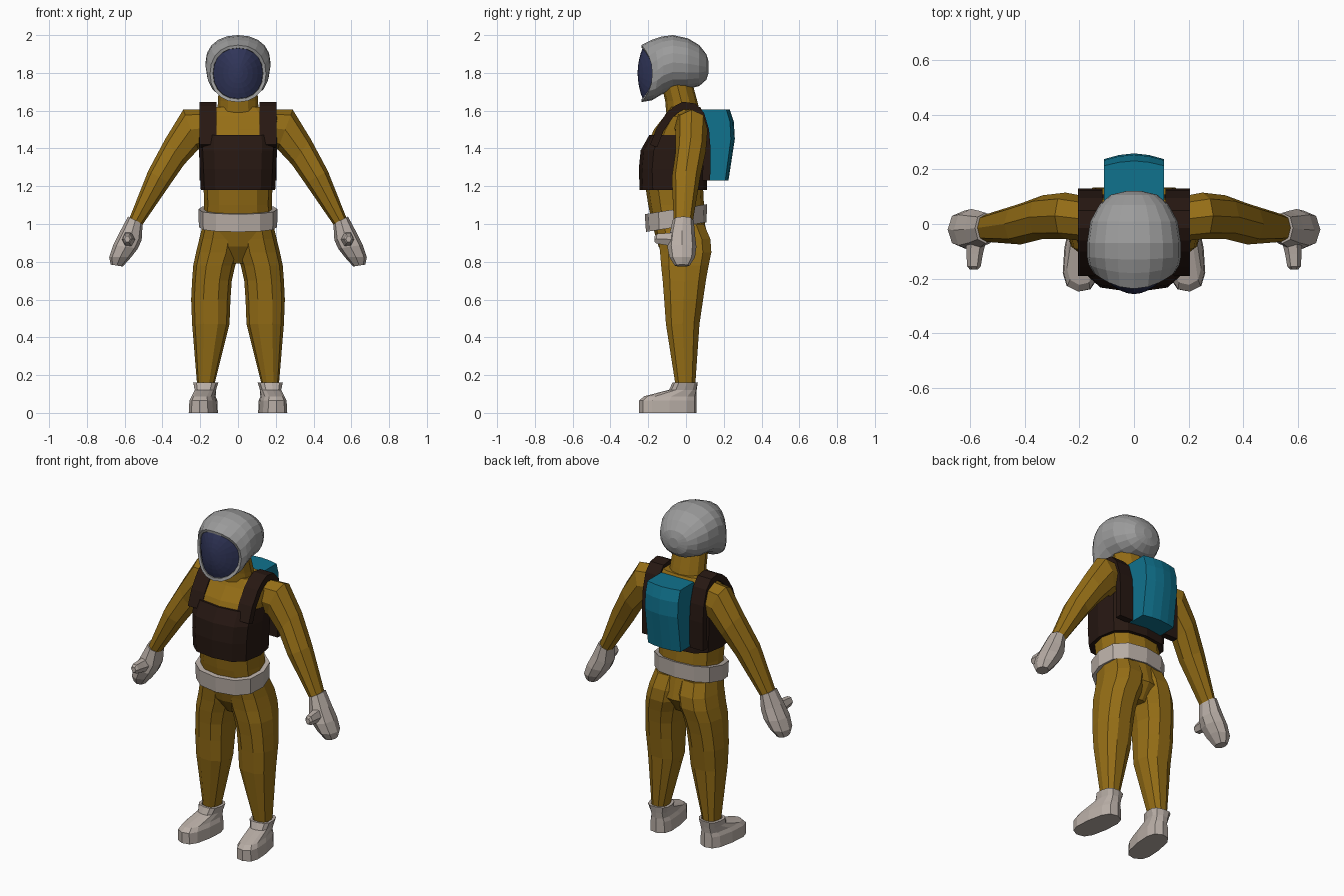
import bpy, bmesh, math
from mathutils import Vector, Matrix


def material(name, rgb):
    m = bpy.data.materials.new(name)
    m.diffuse_color = (*rgb, 1)
    return m


SUIT = material("mustard", (0.30, 0.155, 0.008))
DARK = material("dark_brown", (0.02, 0.009, 0.006))
PALE = material("pale_grey", (0.48, 0.42, 0.38))
SHELL = material("shell_grey", (0.33, 0.33, 0.33))
GLASS = material("dark_glass", (0.03, 0.036, 0.10))
TEAL = material("teal", (0.005, 0.17, 0.27))


def ring(c, u, v, n=12, p=2.0):
    """Superellipse loop around c spanned by half-axes u and v."""
    c, u, v = Vector(c), Vector(u), Vector(v)
    pts = []
    for i in range(n):
        a = 2 * math.pi * i / n
        k, s = math.cos(a), math.sin(a)
        pts.append(c + u * math.copysign(abs(k) ** (2 / p), k)
                   + v * math.copysign(abs(s) ** (2 / p), s))
    return pts


def flat_ring(z, x0, x1, yf, yb, n=12, p=2.4, tilt=0.0):
    """Level loop from its x and y limits, optionally leaning with y."""
    pts = ring(((x0 + x1) / 2, (yf + yb) / 2, z), ((x1 - x0) / 2, 0, 0), (0, (yb - yf) / 2, 0), n, p)
    for q in pts:
        q.z += tilt * q.y
    return pts


def limb_ring(outer, inner, yc, ry, n=8, p=2.2):
    """Slanted loop between an outer and an inner (x, z) outline point."""
    o, i = Vector((outer[0], yc, outer[1])), Vector((inner[0], yc, inner[1]))
    return ring((o + i) / 2, (o - i) / 2, (0, ry, 0), n, p)


def loft(name, rings, mat, mirror=False, caps=True, wrap=False):
    bm = bmesh.new()
    loops = [[bm.verts.new(q) for q in r] for r in rings]
    n = len(loops[0])
    pairs = list(zip(loops, loops[1:])) + ([(loops[-1], loops[0])] if wrap else [])
    for a, b in pairs:
        for i in range(n):
            j = (i + 1) % n
            bm.faces.new((a[i], a[j], b[j], b[i]))
    if caps and not wrap:
        bm.faces.new(loops[0])
        bm.faces.new(loops[-1])
    bmesh.ops.recalc_face_normals(bm, faces=bm.faces)
    me = bpy.data.meshes.new(name)
    bm.to_mesh(me)
    bm.free()
    me.materials.append(mat)
    ob = bpy.data.objects.new(name, me)
    bpy.context.collection.objects.link(ob)
    if mirror:
        ob.modifiers.new("Mirror", "MIRROR").use_clip = False
    return ob


# Torso, from crotch to shoulders: z, half width, front y, back y
loft("suit_torso", [flat_ring(z, -h, h, f, b) for z, h, f, b in (
    (0.79, 0.06, -0.08, 0.07), (0.88, 0.17, -0.145, 0.13), (1.0, 0.185, -0.18, 0.10),
    (1.1, 0.18, -0.20, 0.095), (1.2, 0.182, -0.215, 0.09), (1.3, 0.19, -0.22, 0.09),
    (1.42, 0.20, -0.205, 0.10), (1.5, 0.21, -0.17, 0.11), (1.57, 0.22, -0.115, 0.10),
    (1.62, 0.16, -0.085, 0.075))], SUIT)

# Neck
loft("suit_neck", [flat_ring(z, -h, h, f, b, 12, 2) for z, h, f, b in (
    (1.59, 0.11, -0.105, 0.075), (1.65, 0.106, -0.11, 0.06), (1.76, 0.10, -0.135, 0.03))], SUIT)

# Legs: z, inner x, outer x, front y, back y
loft("suit_legs", [flat_ring(z, a, b, f, k, 10) for z, a, b, f, k in (
    (1.0, -0.02, 0.185, -0.165, 0.10), (0.92, -0.02, 0.205, -0.152, 0.135),
    (0.85, -0.01, 0.222, -0.143, 0.14), (0.78, 0.015, 0.237, -0.137, 0.125),
    (0.70, 0.033, 0.243, -0.128, 0.11), (0.60, 0.04, 0.248, -0.12, 0.095),
    (0.47, 0.045, 0.243, -0.11, 0.075), (0.13, 0.13, 0.215, -0.055, 0.05))], SUIT, mirror=True)

# Arms
loft("suit_arms", [limb_ring(*r) for r in (
    ((0.12, 1.61), (0.12, 1.42), 0.01, 0.08), ((0.29, 1.605), (0.21, 1.395), 0.03, 0.085),
    ((0.385, 1.45), (0.285, 1.315), 0.025, 0.08), ((0.476, 1.28), (0.355, 1.215), 0.0, 0.075),
    ((0.577, 1.025), (0.51, 0.99), -0.015, 0.05))], SUIT, mirror=True)

# Gloves and thumbs
loft("gloves", [limb_ring(*r) for r in (
    ((0.582, 1.04), (0.505, 1.0), -0.015, 0.056), ((0.622, 0.965), (0.51, 0.915), -0.02, 0.068),
    ((0.66, 0.89), (0.53, 0.87), -0.022, 0.077), ((0.682, 0.825), (0.565, 0.825), -0.02, 0.068),
    ((0.674, 0.785), (0.61, 0.775), -0.02, 0.04))], PALE, mirror=True)
loft("thumbs", [ring((x, y, z), (r, 0, 0), (0, 0, r * 1.2), 6) for x, y, z, r in (
    (0.575, -0.03, 0.915, 0.042), (0.583, -0.11, 0.92, 0.03), (0.586, -0.155, 0.922, 0.025),
    (0.586, -0.166, 0.92, 0.015))], PALE, mirror=True)

# Boots, toes turned outwards
boots = loft("boots", [flat_ring(z, -h, h, f, b, 12, 2.8) for z, h, f, b in (
    (0.0, 0.072, -0.25, 0.055), (0.065, 0.068, -0.25, 0.055), (0.088, 0.058, -0.225, 0.055),
    (0.122, 0.056, -0.09, 0.057), (0.16, 0.067, -0.073, 0.063), (0.16, 0.05, -0.06, 0.05),
    (0.13, 0.05, -0.06, 0.05))], PALE, mirror=True)
boots.data.transform(Matrix.Translation((0.17, 0, 0)) @ Matrix.Rotation(math.radians(8), 4, "Z"))

# Belt, dipping at the front
loft("belt", [flat_ring(z, -h, h, f, b, 12, 2.4, 0.16) for z, h, f, b in (
    (0.995, 0.18, -0.18, 0.08), (0.992, 0.207, -0.212, 0.108), (1.087, 0.21, -0.218, 0.112),
    (1.085, 0.175, -0.18, 0.08))], PALE, wrap=True)

# Vest and shoulder straps
loft("vest", [flat_ring(z, -h, h, f, b, 12, 2.8) for z, h, f, b in (
    (1.18, 0.197, -0.245, 0.11), (1.29, 0.202, -0.25, 0.112), (1.39, 0.207, -0.24, 0.115),
    (1.47, 0.206, -0.195, 0.122))], DARK)
strap_path = [(-0.19, 1.42), (-0.155, 1.51), (-0.10, 1.59), (-0.06, 1.625), (-0.015, 1.647),
              (0.05, 1.638), (0.095, 1.59), (0.122, 1.50), (0.13, 1.40), (0.128, 1.23)]
strap_rings = []
for i, (y, z) in enumerate(strap_path):
    a, b = strap_path[max(i - 1, 0)], strap_path[min(i + 1, len(strap_path) - 1)]
    t = Vector((b[0] - a[0], b[1] - a[1])).normalized()
    iy, iz = y + t.y * 0.04, z - t.x * 0.04
    x0, x1 = 0.115, 0.205
    strap_rings.append([Vector(q) for q in ((x0, y, z), (x1, y, z), (x1, iy, iz), (x0, iy, iz))])
loft("vest_straps", strap_rings, DARK, mirror=True)

# Backpack, side profile swept across with a rounded back
pack_profile = [(0.08, 1.23), (0.222, 1.23), (0.255, 1.45), (0.25, 1.54), (0.228, 1.607), (0.08, 1.607)]
loft("backpack", [[Vector((x, 0.08 + (y - 0.08) * s, z)) for y, z in pack_profile]
                  for x, s in ((-0.11, 0.90), (-0.055, 0.985), (0, 1.02), (0.055, 0.985), (0.11, 0.90))], TEAL)


# Helmet, lofted from back to a curved face opening
def face_ring(y, z0, z1, rx, sweep, n=20, p=2.2):
    pts = ring((0, y, (z0 + z1) / 2), (rx, 0, 0), (0, 0, (z1 - z0) / 2), n, p)
    for q in pts:
        q.y += sweep * (q.x / rx) ** 2
    return pts


loft("helmet", [face_ring(*r) for r in (
    (0.12, 1.80, 1.86, 0.03, 0), (0.107, 1.763, 1.90, 0.085, 0), (0.07, 1.73, 1.947, 0.127, 0),
    (0.01, 1.715, 1.983, 0.16, 0), (-0.07, 1.71, 2.0, 0.172, 0), (-0.13, 1.685, 1.992, 0.172, 0.01),
    (-0.18, 1.655, 1.975, 0.166, 0.03), (-0.237, 1.645, 1.947, 0.148, 0.058),
    (-0.235, 1.662, 1.932, 0.132, 0.058), (-0.19, 1.665, 1.93, 0.13, 0.058))], SHELL, caps=True)

# Visor, bulging out of the opening
loft("visor", [face_ring(-0.256 + 0.026 * s * s, 1.80 - 0.136 * s, 1.80 + 0.131 * s, 0.131 * s, 0.058 * s * s)
               for s in (1.0, 0.8, 0.6, 0.4, 0.2, 0.05)], GLASS)
